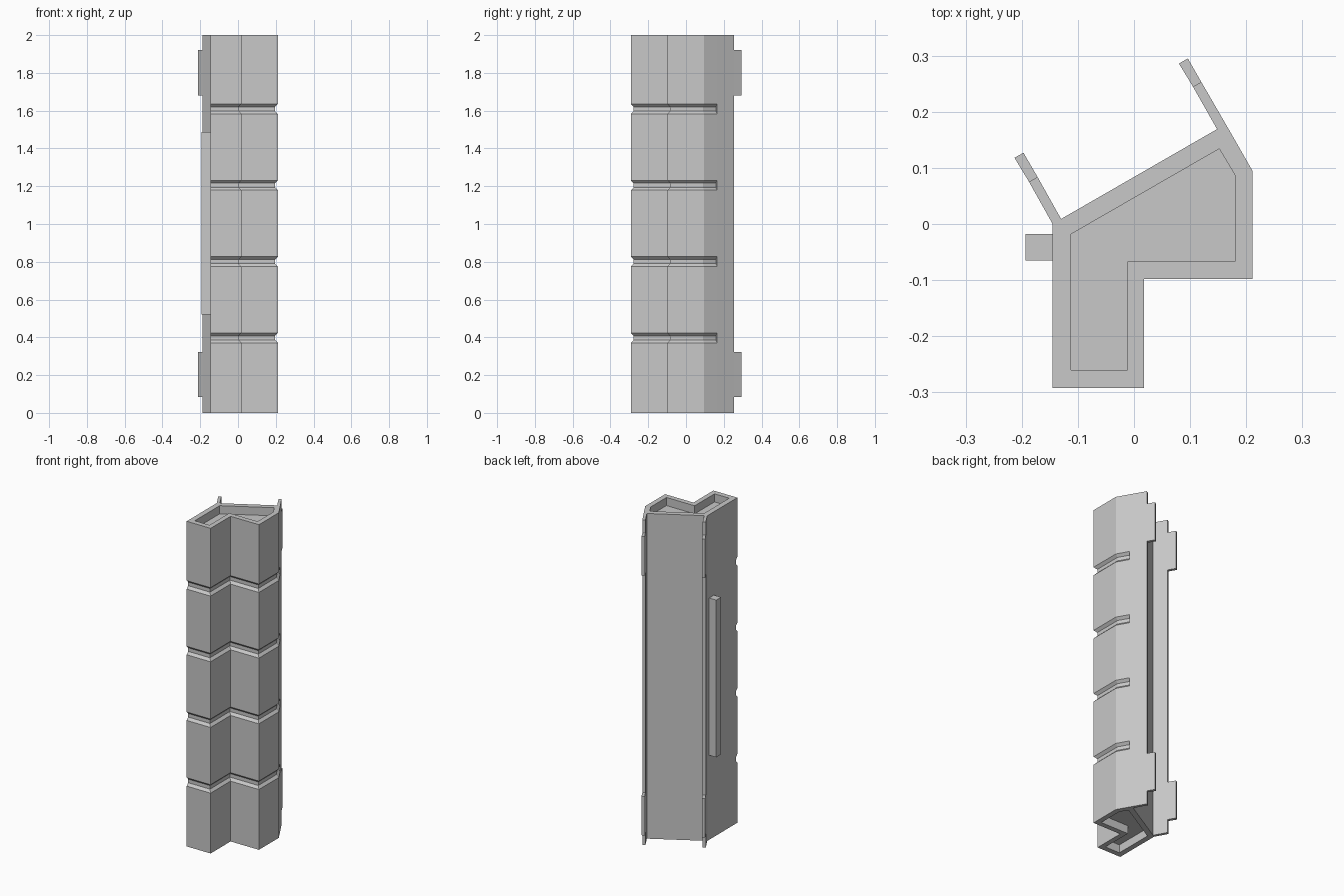
import bpy
import bmesh
from mathutils import Vector

cube = bpy.data.objects.get("Cube")
if cube:
    bpy.data.objects.remove(cube, do_unlink=True)

HEIGHT = 2.0
DEPTH = 0.05        # end recess depth
GROOVE = 0.015      # groove depth

grey = bpy.data.materials.new("plain grey")
grey.use_nodes = True
grey.diffuse_color = (0.58, 0.58, 0.58, 1)
grey.node_tree.nodes["Principled BSDF"].inputs["Base Color"].default_value = grey.diffuse_color


def finish(bm, name):
    bmesh.ops.remove_doubles(bm, verts=bm.verts, dist=0.0001)
    bmesh.ops.recalc_face_normals(bm, faces=bm.faces)
    mesh = bpy.data.meshes.new(name)
    bm.to_mesh(mesh)
    bm.free()
    mesh.materials.append(grey)
    obj = bpy.data.objects.new(name, mesh)
    bpy.context.collection.objects.link(obj)


def add_ring(bm, outline, z):
    return [bm.verts.new((x, y, z)) for x, y in outline]


def bridge(bm, a, b):
    for i in range(len(a)):
        j = (i + 1) % len(a)
        bm.faces.new((a[i], a[j], b[j], b[i]))


def prism(name, outline, z0, z1):
    bm = bmesh.new()
    low, high = add_ring(bm, outline, z0), add_ring(bm, outline, z1)
    bridge(bm, low, high)
    bm.faces.new(low)
    bm.faces.new(high)
    finish(bm, name)


# Corner post outline: grooved front run first, then the two back fins
run = [(-0.145, -0.292), (0.018, -0.292), (0.018, -0.098),
       (0.211, -0.098), (0.211, 0.095), (0.171, 0.165)]
back = [(0.12, 0.253), (0.105, 0.245), (0.148, 0.169),
        (-0.13, 0.009), (-0.172, 0.084), (-0.187, 0.075), (-0.145, 0.0)]


def offset_run(d):
    """Move the front run inward by d with mitred corners."""
    pts = [Vector(p) for p in run]
    dirs = [(b - a).normalized() for a, b in zip(pts, pts[1:])]
    norms = [Vector((-t.y, t.x)) for t in dirs]
    norms = [norms[0]] + norms + [norms[-1]]
    return [tuple(p + (m + n) * d / (1 + m.dot(n)))
            for p, m, n in zip(pts, norms, norms[1:])]


def section(d):
    return offset_run(d) + [run[-1]] + back


# Heights and groove depths going up the post
levels = [(0, 0)]
for i in range(4):
    mid = 0.397 + i * 0.404
    levels += [(mid - 0.026, 0), (mid - 0.011, GROOVE),
               (mid + 0.011, GROOVE), (mid + 0.026, 0)]
levels.append((HEIGHT, 0))

bm = bmesh.new()
rings = [add_ring(bm, section(d), z) for z, d in levels]
for a, b in zip(rings, rings[1:]):
    bridge(bm, a, b)
bmesh.ops.remove_doubles(bm, verts=bm.verts, dist=0.0001)

# Shallow recess in each end
recess = [(-0.112, -0.26), (-0.012, -0.26), (-0.012, -0.067), (0.18, -0.067),
          (0.18, 0.087), (0.152, 0.134), (-0.112, -0.018)]
for z, floor_z in ((0, DEPTH), (HEIGHT, HEIGHT - DEPTH)):
    rim = [e for e in bm.edges if all(abs(v.co.z - z) < 0.001 for v in e.verts)]
    mouth, floor = add_ring(bm, recess, z), add_ring(bm, recess, floor_z)
    bridge(bm, mouth, floor)
    bm.faces.new(floor)
    rim += [bm.edges.get((mouth[i - 1], mouth[i])) for i in range(len(mouth))]
    bmesh.ops.triangle_fill(bm, edges=rim, use_beauty=True, normal=(0, 0, 1))
bmesh.ops.dissolve_limit(bm, angle_limit=0.001, verts=[], edges=[
    e for e in bm.edges if all(abs(v.co.z % HEIGHT) < 0.001 for v in e.verts)])
finish(bm, "corner_post")

# Tabs on the fin edges
tabs = {"left": [(0.12, 0.253), (0.096, 0.295), (0.08, 0.286), (0.105, 0.245)],
        "right": [(-0.172, 0.084), (-0.197, 0.127), (-0.213, 0.118), (-0.187, 0.075)]}
for side, outline in tabs.items():
    for place, z0 in (("lower", 0.083), ("upper", 1.68)):
        prism(f"{side}_{place}_tab", outline, z0, z0 + 0.24)

# Upright bar on the side
prism("side_bar", [(-0.193, -0.065), (-0.145, -0.065),
                   (-0.145, -0.018), (-0.193, -0.018)], 0.52, 1.487)
